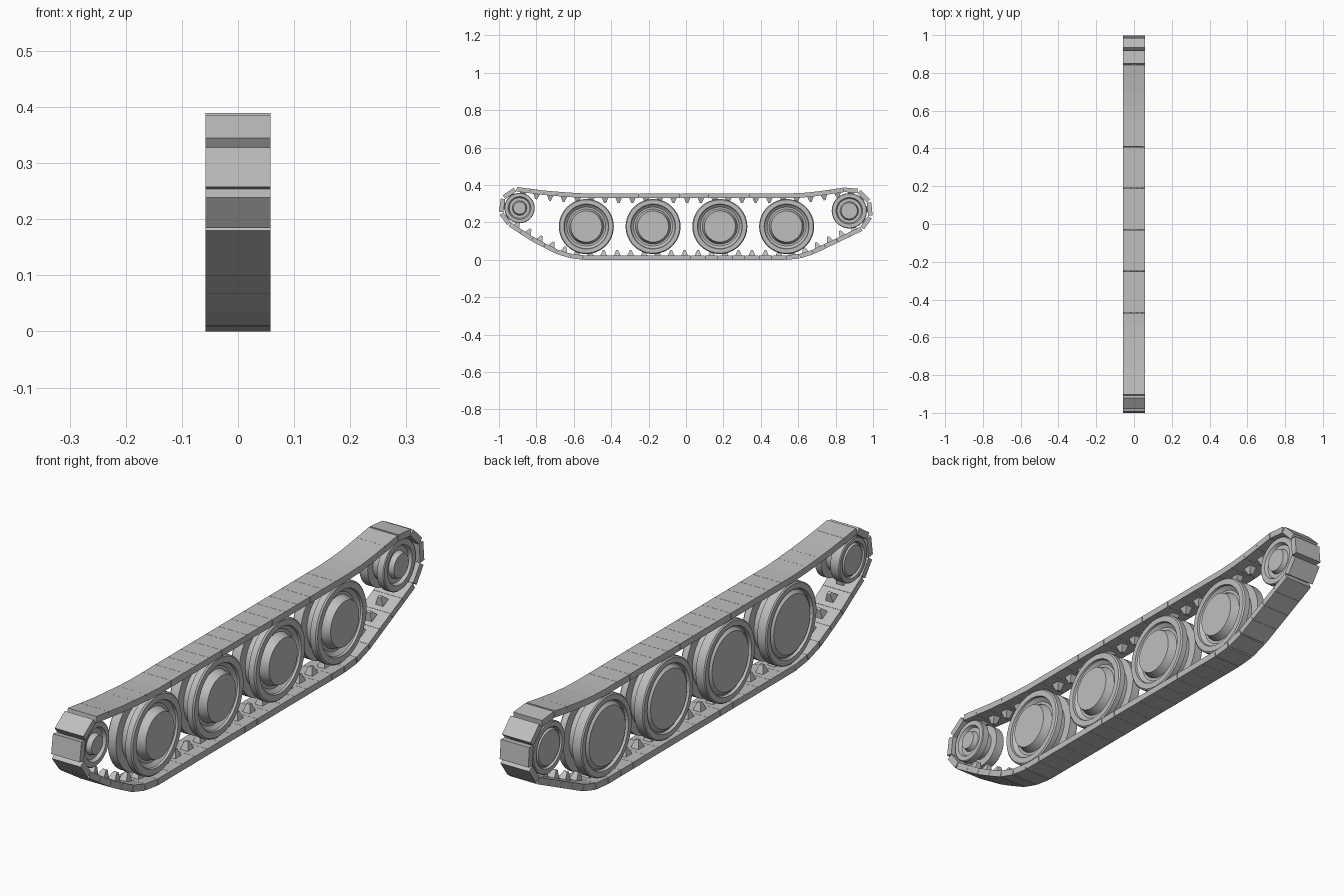
import bpy, bmesh, math
from mathutils import Vector

if "Cube" in bpy.data.objects:
    bpy.data.objects.remove(bpy.data.objects["Cube"])

grey = bpy.data.materials.new("plain grey")
grey.diffuse_color = (0.52, 0.52, 0.52, 1)
grey.use_nodes = True
grey.node_tree.nodes["Principled BSDF"].inputs["Base Color"].default_value = grey.diffuse_color

HALF = 0.058      # half width of the track
THICK = 0.024     # link thickness
LINK = 0.072      # link pitch


def finish(name, bm, smooth=False):
    bmesh.ops.recalc_face_normals(bm, faces=bm.faces)
    me = bpy.data.meshes.new(name)
    bm.to_mesh(me)
    bm.free()
    me.materials.append(grey)
    ob = bpy.data.objects.new(name, me)
    bpy.context.collection.objects.link(ob)
    if smooth:
        bpy.ops.object.select_all(action='DESELECT')
        ob.select_set(True)
        bpy.context.view_layer.objects.active = ob
        bpy.ops.object.shade_smooth_by_angle(angle=math.radians(25))
    return ob


def wheel(name, y, z, profile, sides=48):
    """Lathe an (x, radius) profile about the x axis."""
    bm = bmesh.new()
    rings = []
    for x, r in profile:
        rings.append([bm.verts.new((x, y + r * math.cos(2 * math.pi * i / sides),
                                    z + r * math.sin(2 * math.pi * i / sides)))
                      for i in range(sides)])
    for a, b in zip(rings, rings[1:]):
        for i in range(sides):
            j = (i + 1) % sides
            bm.faces.new((a[i], a[j], b[j], b[i]))
    bm.faces.new(rings[0])
    bm.faces.new(rings[-1])
    finish(name, bm, True)


# Four road wheels: raised hub outside, twin tyres with a guide groove, flat disc inside
road = [(0.057, 0.083), (0.026, 0.094), (0.026, 0.104), (0.038, 0.118), (0.046, 0.120),
        (0.046, 0.142), (0.041, 0.147), (0.019, 0.147), (0.017, 0.115), (-0.017, 0.115),
        (-0.019, 0.147), (-0.052, 0.147), (-0.056, 0.143), (-0.056, 0.124),
        (-0.046, 0.121), (-0.046, 0.117), (-0.057, 0.106)]
for n, y in enumerate((-0.533, -0.176, 0.181, 0.538)):
    wheel(f"road_wheel_{n + 1}", y, 0.178, road)


# Front idler and rear drive wheel
def end_profile(r, ring, hub):
    return [(0.052, hub), (0.034, hub + 0.006), (0.034, ring - 0.006), (0.046, ring),
            (0.046, r - 0.003), (0.043, r), (0.019, r), (0.017, r - 0.028),
            (-0.017, r - 0.028), (-0.019, r), (-0.053, r), (-0.056, r - 0.003),
            (-0.056, ring + 0.003), (-0.047, ring), (-0.047, ring - 0.003),
            (-0.056, ring - 0.009)]


FRONT, REAR = (-0.89, 0.277), (0.873, 0.262)
wheel("front_idler", *FRONT, end_profile(0.081, 0.061, 0.033))
wheel("rear_drive_wheel", *REAR, end_profile(0.094, 0.071, 0.043))


# Track path along the inner face of the links
def around(c, r, angles):
    return [Vector((c[0] + r * math.cos(math.radians(a)),
                    c[1] + r * math.sin(math.radians(a)))) for a in angles]


def resample(pts):
    lens = [(b - a).length for a, b in zip(pts, pts[1:])]
    n = round(sum(lens) / LINK)
    out = []
    for k in range(1, n):
        d = sum(lens) * k / n
        for i, l in enumerate(lens):
            if d <= l:
                out.append(pts[i].lerp(pts[i + 1], d / l))
                break
            d -= l
    return out


rear = around(REAR, 0.104, (-55, -15, 25, 65, 105))
front = around(FRONT, 0.090, (101, 148, 195, 239))
top = [Vector(p) for p in ((0.72, 0.343), (0.60, 0.331), (-0.56, 0.331), (-0.74, 0.344))]
low = [Vector(p) for p in ((-0.80, 0.112), (-0.67, 0.046), (-0.58, THICK),
                           (0.58, THICK), (0.66, 0.046))]
path = (rear + resample([rear[-1]] + top + [front[0]])
        + front + resample([front[-1]] + low + [rear[0]]))


# Track links and guide teeth
def frustum(bm, base, tip, out, along, b_size, t_size):
    """Four-sided block between two rectangles, sizes are (half x, half length)."""
    ring = []
    for c, (hx, hl) in ((base, b_size), (tip, t_size)):
        ring.append([bm.verts.new((sx * hx, *(c + along * (sl * hl))))
                     for sx, sl in ((-1, -1), (1, -1), (1, 1), (-1, 1))])
    a, b = ring
    bm.faces.new(a)
    bm.faces.new(b)
    for i in range(4):
        j = (i + 1) % 4
        bm.faces.new((a[i], a[j], b[j], b[i]))


links, teeth = bmesh.new(), bmesh.new()
for p, q in zip(path, path[1:] + path[:1]):
    along = (q - p).normalized()
    out = Vector((along.y, -along.x))
    mid = (p + q) / 2
    half = (q - p).length / 2 * 0.99
    frustum(links, mid, mid + out * THICK, out, along, (HALF, half), (HALF, half))
    frustum(teeth, mid + out * 0.002, mid - out * 0.028, out, along,
            (0.016, 0.018), (0.007, 0.005))
finish("track_links", links)
finish("guide_teeth", teeth)
